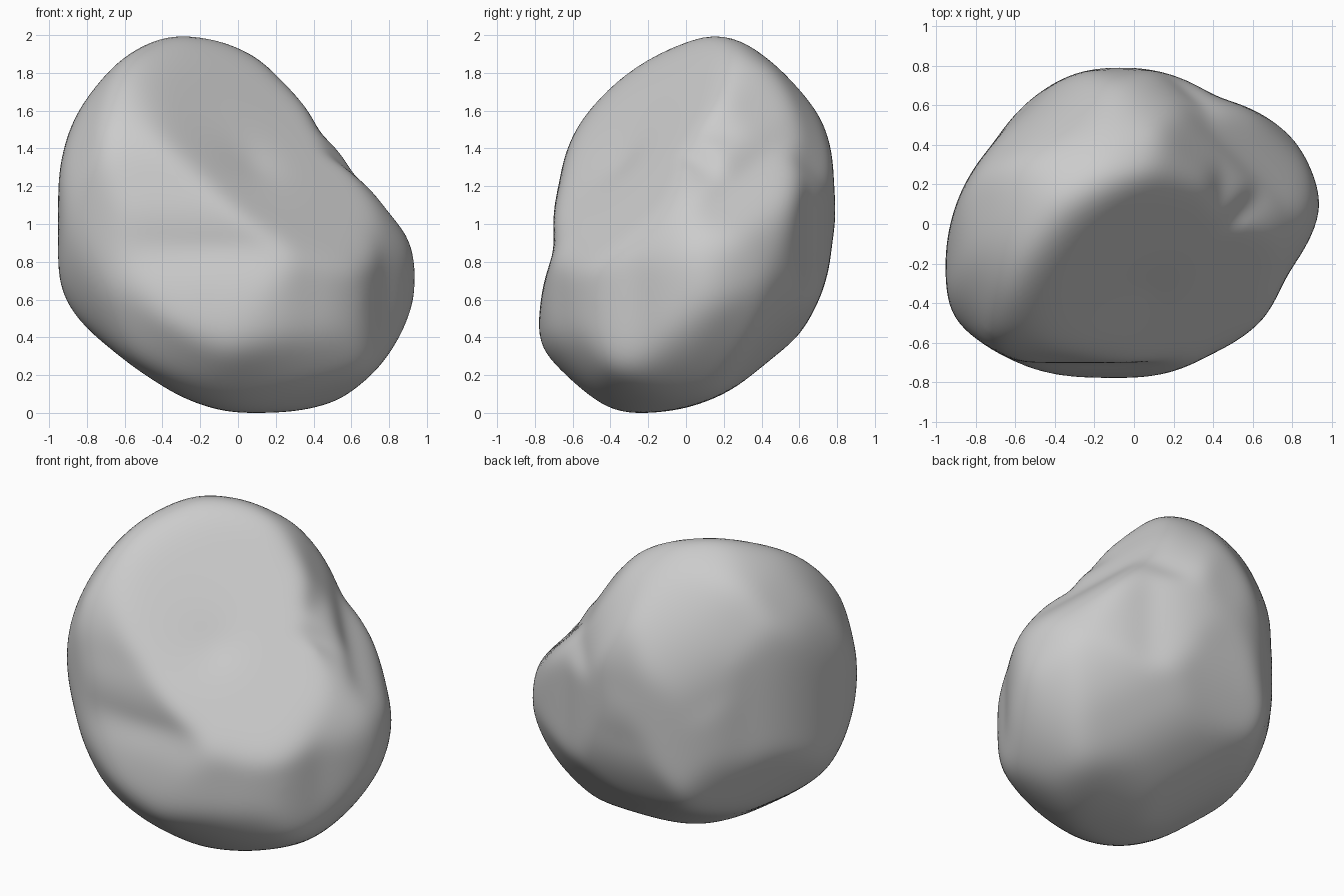
import bpy
import bmesh
import math
from mathutils import Vector

default_cube = bpy.data.objects.get("Cube")
if default_cube:
    bpy.data.objects.remove(default_cube, do_unlink=True)

# Contour units per model unit, leaving a little stock for the final wear
UNITS = 98.5


class Outline:
    """Closed contour, sampled as a radius around its centre."""

    def __init__(self, azimuth, elevation, points):
        az, el = math.radians(azimuth), math.radians(elevation)
        self.right = Vector((-math.sin(az), math.cos(az), 0))
        self.up = Vector((-math.sin(el) * math.cos(az),
                          -math.sin(el) * math.sin(az),
                          math.cos(el)))
        polar = sorted((math.atan2(v, u), math.hypot(u, v) / UNITS)
                       for u, v in points)
        first, last = polar[0], polar[-1]
        before = (last[0] - math.tau, last[1])
        after = (first[0] + math.tau, first[1])
        self.polar = [before] + polar + [after]

    def reach(self, direction):
        """Distance along the direction at which the contour is met."""
        u, v = direction.dot(self.right), direction.dot(self.up)
        length = max(math.hypot(u, v), 0.001)
        angle = math.atan2(v, u)
        for (a, ra), (b, rb) in zip(self.polar, self.polar[1:]):
            if a <= angle <= b:
                blend = (angle - a) / max(b - a, 0.0001)
                return (ra + (rb - ra) * blend) / length
        return self.polar[0][1] / length


class Flat:
    """Broad worn plane that cuts across the boulder."""

    def __init__(self, normal, distance):
        self.normal = Vector(normal).normalized()
        self.distance = distance

    def reach(self, direction):
        return self.distance / max(direction.dot(self.normal), 0.01)


# Contours of the boulder across its main and diagonal directions
front = Outline(-90, 0, [
    (94, -36), (79, -69), (57, -91), (14, -100), (-29, -91), (-72, -68),
    (-89, -43), (-94, 19), (-85, 56), (-60, 87), (-36, 100), (-20, 98),
    (13, 88), (31, 69), (42, 47), (63, 23), (84, 6)])
side = Outline(0, 0, [
    (77, 20), (76, -11), (68, -43), (30, -83), (-19, -99), (-35, -99),
    (-71, -80), (-77, -67), (-76, -43), (-68, -14), (-66, 21), (-46, 65),
    (-11, 92), (15, 100), (34, 96), (57, 78)])
top = Outline(-90, 90, [
    (94, 9), (80, 43), (41, 63), (-2, 78), (-30, 75), (-70, 40),
    (-94, -25), (-91, -47), (-70, -63), (-8, -77), (38, -65),
    (64, -48), (76, -25)])
front_diagonal = Outline(-45, 30, [
    (86, -10), (86, -42), (53, -90), (31, -103), (5, -105), (-30, -99),
    (-63, -78), (-88, -41), (-98, 19), (-78, 66), (-51, 92), (-18, 104),
    (-1, 102), (39, 83), (65, 38)])
back_diagonal = Outline(135, 30, [
    (98, 8), (96, -23), (76, -65), (45, -79), (-27, -79), (-61, -56),
    (-87, -10), (-81, 15), (-61, 29), (-47, 50), (-27, 70), (30, 78),
    (76, 57)])
under_diagonal = Outline(45, -30, [
    (79, 13), (70, -50), (53, -74), (22, -94), (-12, -102), (-32, -98),
    (-60, -78), (-78, -51), (-69, 10), (-49, 39), (-32, 48), (-12, 74),
    (12, 90), (39, 87), (72, 47)])

# The long slope that runs from the crown down to the front left corner
long_slope = Flat((0.47, -0.62, 0.63), 0.47)

limits = (front, side, top, front_diagonal, back_diagonal, under_diagonal,
          long_slope)

# Shallow hollows: direction, width, depth
hollows = [
    (Vector((0.1, -0.65, 0.6)).normalized(), 0.35, 0.05),
    (Vector((-0.63, 0.21, 0.58)).normalized(), 0.18, 0.03),
]


def surface_point(direction):
    radius = min(limit.reach(direction) for limit in limits)
    for centre, width, depth in hollows:
        falloff = (direction - centre).length / width
        radius *= 1 - depth * math.exp(-falloff * falloff)
    return direction * radius


# Boulder body: a sphere trimmed by the contours, then worn smooth
bm = bmesh.new()
bmesh.ops.create_icosphere(bm, subdivisions=6, radius=1)
for vert in bm.verts:
    vert.co = surface_point(vert.co.normalized())
for _ in range(14):
    bmesh.ops.smooth_vert(bm, verts=bm.verts[:], factor=0.5,
                          use_axis_x=True, use_axis_y=True, use_axis_z=True)

# Rest it on the floor
floor = min(vert.co.z for vert in bm.verts)
bmesh.ops.translate(bm, verts=bm.verts[:], vec=(0, 0, -floor))
for face in bm.faces:
    face.smooth = True

mesh = bpy.data.meshes.new("boulder")
bm.to_mesh(mesh)
bm.free()
boulder = bpy.data.objects.new("boulder", mesh)
bpy.context.collection.objects.link(boulder)

# Plain stone colour
stone = bpy.data.materials.new("stone_grey")
stone.use_nodes = True
grey = (0.6, 0.6, 0.6, 1)
stone.diffuse_color = grey
stone.node_tree.nodes["Principled BSDF"].inputs["Base Color"].default_value = grey
mesh.materials.append(stone)
